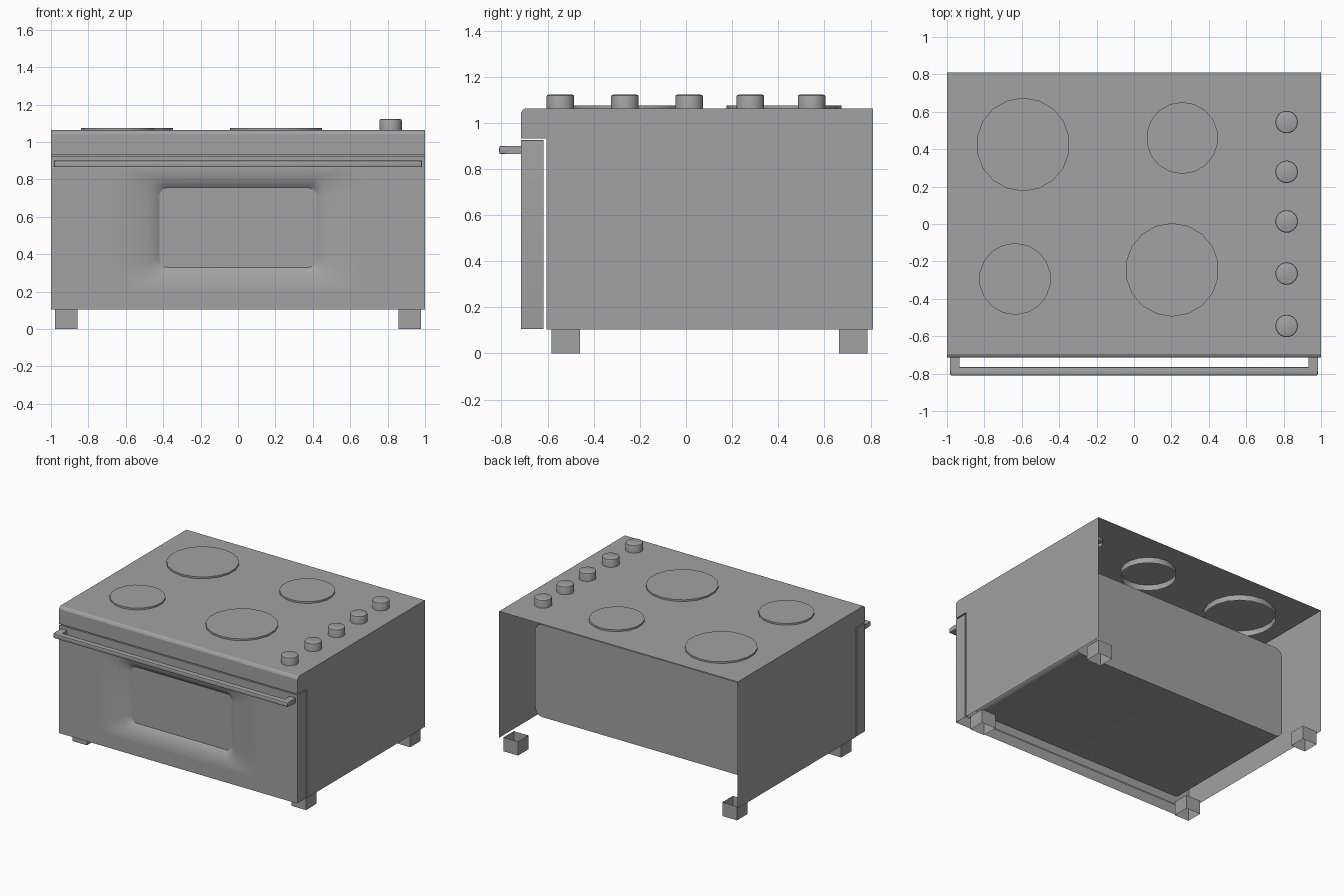
import bpy, bmesh, math
from mathutils import Matrix

cube = bpy.data.objects.get("Cube")
if cube:
    bpy.data.objects.remove(cube, do_unlink=True)

grey = bpy.data.materials.new("plain_grey")
grey.use_nodes = True
COLOUR = (0.36, 0.36, 0.36, 1)
grey.diffuse_color = COLOUR
grey.node_tree.nodes["Principled BSDF"].inputs["Base Color"].default_value = COLOUR


def finish(name, bm, smooth=None, recalc=True):
    """Turn a bmesh into a named object, optionally smooth below an angle."""
    if recalc:
        bmesh.ops.recalc_face_normals(bm, faces=bm.faces)
    mesh = bpy.data.meshes.new(name)
    bm.to_mesh(mesh)
    bm.free()
    mesh.materials.append(grey)
    obj = bpy.data.objects.new(name, mesh)
    bpy.context.collection.objects.link(obj)
    if smooth:
        bpy.ops.object.select_all(action='DESELECT')
        obj.select_set(True)
        bpy.context.view_layer.objects.active = obj
        bpy.ops.object.shade_smooth_by_angle(angle=math.radians(smooth))


def box(bm, x0, x1, y0, y1, z0, z1):
    m = Matrix.Translation(((x0 + x1) / 2, (y0 + y1) / 2, (z0 + z1) / 2))
    m = m @ Matrix.Diagonal((x1 - x0, y1 - y0, z1 - z0, 1))
    bmesh.ops.create_cube(bm, size=1, matrix=m)


def tube(bm, x, y, r, z0, z1, sides):
    """Upright cylinder with a closed top and an open bottom."""
    m = Matrix.Translation((x, y, (z0 + z1) / 2))
    bmesh.ops.create_cone(bm, cap_ends=True, segments=sides, radius1=r, radius2=r,
                          depth=z1 - z0, matrix=m)
    bm.normal_update()
    low = [f for f in bm.faces if f.normal.z < -0.9]
    bmesh.ops.delete(bm, geom=low, context='FACES_ONLY')


def rounded_loop(bm, y, cz, hw, hh, r, steps=6):
    """Ring of vertices on a rounded rectangle facing the front."""
    ring = []
    for k, (sx, sz) in enumerate(((1, 1), (-1, 1), (-1, -1), (1, -1))):
        for i in range(steps + 1):
            a = math.pi / 2 * (k + i / steps)
            ring.append(bm.verts.new((sx * (hw - r) + r * math.cos(a), y,
                                      cz + sz * (hh - r) + r * math.sin(a))))
    return ring


def bridge(bm, a, b):
    n = len(a)
    return [bm.faces.new((a[i], a[(i + 1) % n], b[(i + 1) % n], b[i])) for i in range(n)]


# Body shell: side profile swept across, open at the back and underneath
profile = [(0.81, 0.105), (0.81, 1.063), (-0.695, 1.063), (-0.708, 1.056),
           (-0.715, 1.043), (-0.715, 0.933), (-0.605, 0.933), (-0.605, 0.105)]
bm = bmesh.new()
left = [bm.verts.new((1, y, z)) for y, z in profile]
right = [bm.verts.new((-1, y, z)) for y, z in profile]
bm.faces.new(left)
bm.faces.new(right)
for i in range(1, len(profile) - 2):
    bm.faces.new((left[i], left[i + 1], right[i + 1], right[i]))
finish("body_shell", bm)

# Oven cavity: front frame and a rounded box set in from the body walls
bm = bmesh.new()
frame = rounded_loop(bm, -0.605, 0.519, 1.0, 0.414, 0.002)
mouth = rounded_loop(bm, -0.605, 0.519, 0.93, 0.35, 0.06)
back = rounded_loop(bm, 0.477, 0.519, 0.93, 0.35, 0.06)
bridge(bm, frame, mouth)
bridge(bm, mouth, back)
bm.faces.new(back)
finish("oven_cavity", bm, 35)

# Door: front dished in toward the window, bottom left open
bm = bmesh.new()
rear = rounded_loop(bm, -0.617, 0.515, 1.0, 0.41, 0.004)
rim = rounded_loop(bm, -0.715, 0.515, 1.0, 0.41, 0.004)
guard = rounded_loop(bm, -0.715, 0.53, 0.68, 0.33, 0.1)
lip = rounded_loop(bm, -0.715, 0.543, 0.48, 0.26, 0.08)
pane = rounded_loop(bm, -0.675, 0.543, 0.42, 0.213, 0.045)
walls = bridge(bm, rear, rim)
for a, b in ((rim, guard), (guard, lip), (lip, pane)):
    bridge(bm, a, b)
bm.faces.new(rear)
bmesh.ops.recalc_face_normals(bm, faces=bm.faces)
bm.normal_update()
under = [f for f in walls if abs(f.normal.z) > 0.9 and f.calc_center_median().z < 0.2]
bmesh.ops.delete(bm, geom=under, context='FACES_ONLY')
finish("oven_door", bm, 50, recalc=False)

# Window pane at the bottom of the dish
bm = bmesh.new()
face = bm.faces.new(rounded_loop(bm, -0.675, 0.543, 0.42, 0.213, 0.045))
face.normal_update()
if face.normal.y > 0:
    face.normal_flip()
finish("door_window", bm, recalc=False)

# Handle bar with a post at each end
bm = bmesh.new()
box(bm, -0.983, 0.983, -0.81, -0.765, 0.865, 0.9)
bmesh.ops.bevel(bm, geom=bm.edges[:], offset=0.007, segments=2, affect='EDGES', profile=0.5)
for s in (-1, 1):
    a, b = sorted((s * 0.932, s * 0.983))
    box(bm, a, b, -0.785, -0.715, 0.865, 0.9)
finish("door_handle", bm, 35)

# Hotplates
plates = {"hotplate_back_right": (-0.593, 0.425, 0.25),
          "hotplate_back_left": (0.258, 0.46, 0.192),
          "hotplate_front_right": (-0.636, -0.294, 0.192),
          "hotplate_front_left": (0.204, -0.245, 0.25)}
for name, (x, y, r) in plates.items():
    bm = bmesh.new()
    tube(bm, x, y, r, 1.02, 1.076, 18)
    finish(name, bm, 35)

# Control knobs with a softened top edge
for n, y in enumerate((0.545, 0.279, 0.014, -0.265, -0.545)):
    bm = bmesh.new()
    tube(bm, 0.816, y, 0.06, 1.04, 1.122, 24)
    rim_edges = [e for e in bm.edges if all(v.co.z > 1.12 for v in e.verts)]
    bmesh.ops.bevel(bm, geom=rim_edges, offset=0.008, segments=2, affect='EDGES', profile=0.5)
    finish(f"knob_{n + 1}", bm, 40)

# Feet: square tubes open at both ends
for side, sx in (("left", 1), ("right", -1)):
    for end, y in (("front", -0.522), ("back", 0.725)):
        bm = bmesh.new()
        x = sx * 0.918
        box(bm, x - 0.061, x + 0.061, y - 0.062, y + 0.062, 0, 0.105)
        bm.normal_update()
        caps = [f for f in bm.faces if abs(f.normal.z) > 0.9]
        bmesh.ops.delete(bm, geom=caps, context='FACES_ONLY')
        finish(f"{end}_{side}_foot", bm)
